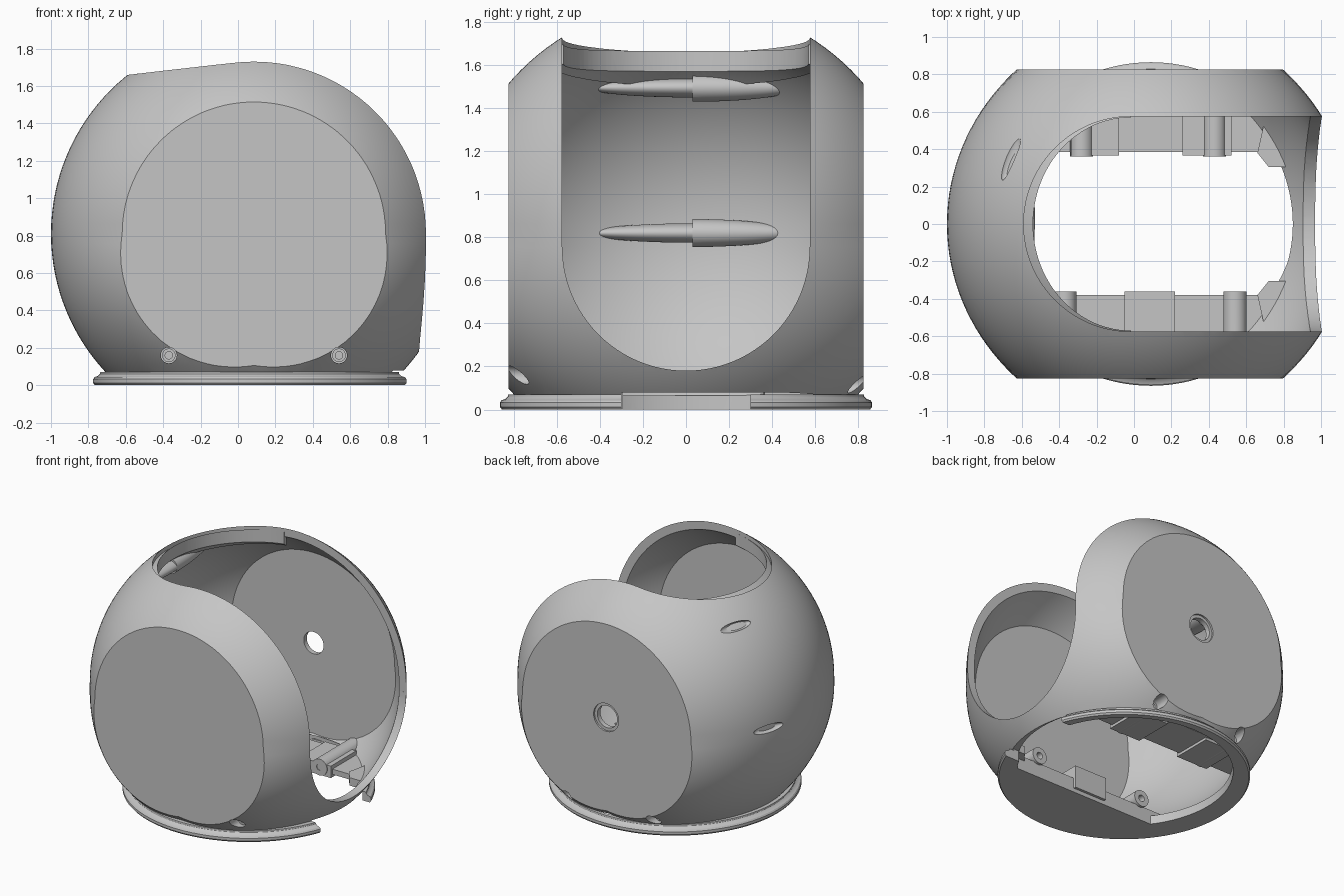
import bpy, bmesh, math
from mathutils import Vector, Matrix

if "Cube" in bpy.data.objects:
    bpy.data.objects.remove(bpy.data.objects["Cube"])

mat = bpy.data.materials.new("matte grey")
mat.use_nodes = True
grey = (0.56, 0.56, 0.56, 1)
mat.diffuse_color = grey
mat.node_tree.nodes["Principled BSDF"].inputs["Base Color"].default_value = grey

C = Vector((0.085, 0, 0.81))    # centre of the round body
R_OUT, R_IN = 1.085, 1.033
FLAT_OUT, FLAT_IN = 0.825, 0.775


def make(name, bm):
    bmesh.ops.recalc_face_normals(bm, faces=bm.faces)
    me = bpy.data.meshes.new(name)
    bm.to_mesh(me)
    bm.free()
    me.materials.append(mat)
    ob = bpy.data.objects.new(name, me)
    bpy.context.collection.objects.link(ob)
    return ob


def box(name, x0, x1, y0, y1, z0, z1):
    bm = bmesh.new()
    bmesh.ops.create_cube(bm, size=1)
    for v in bm.verts:
        v.co = Vector(((x0 + x1) / 2 + v.co.x * (x1 - x0),
                       (y0 + y1) / 2 + v.co.y * (y1 - y0),
                       (z0 + z1) / 2 + v.co.z * (z1 - z0)))
    return make(name, bm)


def cyl_y(name, x, z, r, y0, y1, seg=32):
    bm = bmesh.new()
    m = Matrix.Translation((x, (y0 + y1) / 2, z)) @ Matrix.Rotation(math.pi / 2, 4, 'X')
    bmesh.ops.create_cone(bm, cap_ends=True, segments=seg, radius1=r, radius2=r,
                          depth=abs(y1 - y0), matrix=m)
    return make(name, bm)


def ball(name, r):
    # round body, its sides slightly squarer toward the lower corners
    bm = bmesh.new()
    bmesh.ops.create_uvsphere(bm, u_segments=128, v_segments=64, radius=r)
    for v in bm.verts:
        d = v.co.normalized()
        if d.z < 0:
            v.co *= 1 + 0.48 * abs(d.x * d.z) * d.y ** 4
        v.co += C
    return make(name, bm)


def ellipsoid(name, loc, size, turn):
    bm = bmesh.new()
    m = (Matrix.Translation(loc) @ Matrix.Rotation(turn, 4, 'Z')
         @ Matrix.Diagonal((*size, 1)))
    bmesh.ops.create_uvsphere(bm, u_segments=48, v_segments=32, radius=1, matrix=m)
    return make(name, bm)


def prism(name, pts, direction):
    bm = bmesh.new()
    f = bm.faces.new([bm.verts.new(p) for p in pts])
    ex = bmesh.ops.extrude_face_region(bm, geom=[f])
    bmesh.ops.translate(bm, vec=direction,
                        verts=[e for e in ex["geom"] if isinstance(e, bmesh.types.BMVert)])
    return make(name, bm)


def lathe(name, profile, cx, cy, seg=128):
    bm = bmesh.new()
    vs = [bm.verts.new((cx + r, cy, z)) for r, z in profile]
    es = [bm.edges.new(p) for p in zip(vs, vs[1:])]
    bmesh.ops.spin(bm, geom=vs + es, cent=(cx, cy, 0), axis=(0, 0, 1),
                   angle=math.tau, steps=seg)
    bmesh.ops.remove_doubles(bm, verts=bm.verts, dist=1e-5)
    return make(name, bm)


def boolean(ob, tool, op='DIFFERENCE', keep=False):
    mod = ob.modifiers.new("cut", 'BOOLEAN')
    mod.operation, mod.object, mod.solver = op, tool, 'EXACT'
    bpy.context.view_layer.objects.active = ob
    bpy.ops.object.modifier_apply(modifier=mod.name)
    if not keep:
        bpy.data.objects.remove(tool)


def arc(cx, rx, ry, a0, a1, n=48):
    return [(cx + rx * math.cos(a0 + (a1 - a0) * i / n), ry * math.sin(a0 + (a1 - a0) * i / n))
            for i in range(n + 1)]


# Round shell with flat sides and a base flange
shell = ball("housing_shell", R_OUT)
boolean(shell, box("trim", -2, 2, -FLAT_OUT, FLAT_OUT, 0.035, 3), 'INTERSECT')
flange = lathe("flange", [(0, 0), (0.855, 0), (0.865, 0.012), (0.865, 0.032), (0.857, 0.043),
                          (0.838, 0.05), (0.828, 0.06), (0.826, 0.07), (0, 0.07)], 0.09, 0)
boolean(shell, flange, 'UNION')

# Hollow interior
hollow = ball("hollow", R_IN)
boolean(hollow, box("trim", -2, 2, -FLAT_IN, FLAT_IN, 0.065, 3), 'INTERSECT')
boolean(shell, hollow)

# Slot running from the top round to the +x side, with round ends
SLOT_R, SLOT_X, SLOT_Z = 0.575, -0.015, 0.755
HALF, LEFT = math.pi / 2, math.pi * 1.5
top = [(x, y, SLOT_Z) for x, y in arc(SLOT_X, SLOT_R, SLOT_R, HALF, LEFT)]
boolean(shell, prism("slot_top", top + [(2, -SLOT_R, SLOT_Z), (2, SLOT_R, SLOT_Z)], (0, 0, 2)))
r = SLOT_R - 0.0005
low = [(0.4, y, SLOT_Z + z) for y, z in arc(0, r, r, math.pi, math.tau)]
boolean(shell, prism("slot_side", low + [(0.4, r, SLOT_Z + 0.005), (0.4, -r, SLOT_Z + 0.005)],
                     (2, 0, 0)))

# Base opening, straight along the front, and the notch in the flange
opening = lathe("opening", [(0, -0.1), (0.74, -0.1), (0.74, 0.115), (0, 0.115)], 0.13, 0.06)
boolean(opening, box("trim", -2, 2, -0.38, 2, -1, 1), 'INTERSECT')
boolean(shell, opening)
boolean(shell, box("notch", 0.78, 1.2, -0.3, 0.3, -0.1, 0.08))

# Cable hole in the back flat, with a shallow countersink
HX, HZ = 0.09, 0.81
boolean(shell, cyl_y("cable_hole", HX, HZ, 0.083, 0.6, 1, 48))
boolean(shell, cyl_y("countersink", HX, HZ, 0.105, 0.812, 1, 48))

# Vent slits on the closed side
boolean(shell, ellipsoid("slit", (-0.66, 0.355, 1.515), (0.04, 0.13, 0.03), -0.3))
boolean(shell, ellipsoid("slit", (-0.945, 0.355, 0.82), (0.04, 0.13, 0.03), -0.33))

# Screw recesses
screws = [("front_right", -0.37, 0.16, -1), ("front_left", 0.54, 0.16, -1),
          ("back_right", -0.28, 0.12, 1), ("back_left", 0.43, 0.12, 1)]
for name, x, z, s in screws:
    boolean(shell, cyl_y("recess", x, z, 0.043, s * 0.66, s))

parts = [shell]

# Body-shaped limit that keeps the inner parts inside the wall
limit = ball("limit", 1.06)
boolean(limit, box("trim", -2, 2, -0.8, 0.8, 0.01, 3), 'INTERSECT')

# Screw heads and tubular bosses
for name, x, z, s in screws:
    head = cyl_y(f"{name}_screw", x, z, 0.036, s * 0.62, s * 0.715)
    boolean(head, cyl_y("socket", x, z, 0.02, s * 0.7, s * 0.8, 16))
    boss = cyl_y(f"{name}_boss", x, z, 0.062, s * 0.36, s * 0.8)
    boolean(boss, limit, 'INTERSECT', keep=True)
    boolean(boss, cyl_y("bore", x, z, 0.025, s * 0.3, s * 0.45, 20))
    boolean(boss, cyl_y("recess", x, z, 0.043, s * 0.66, s))
    parts += [head, boss]

# Mounting ledges and blocks
blocks = [("front_ledge", -0.6, 0.92, -0.69, -0.38, 0.02, 0.11),
          ("front_block", -0.05, 0.22, -0.8, -0.36, 0.03, 0.2),
          ("back_ledge", -0.6, 0.9, 0.385, 0.69, 0.08, 0.12),
          ("back_block_right", -0.34, -0.08, 0.365, 0.67, 0.06, 0.15),
          ("back_block_left", 0.26, 0.52, 0.365, 0.67, 0.06, 0.15)]
for name, *dims in blocks:
    b = box(name, *dims)
    boolean(b, limit, 'INTERSECT', keep=True)
    parts.append(b)

# Sloping corner brackets beside the notch
for side, s in (("front", -1), ("back", 1)):
    pts = [(0.66, s * 0.38, 0.08), (0.72, s * 0.305, 0.08), (0.9, s * 0.305, 0.08),
           (0.9, s * 0.56, 0.08), (0.7, s * 0.56, 0.08)]
    b = prism(f"{side}_bracket", pts, (0, 0, 0.06))
    boolean(b, limit, 'INTERSECT', keep=True)
    parts.append(b)

# Rounded vent ribs on the inside of the closed wall, split at the seam
for level, x, z in (("lower", -0.9, 0.82), ("upper", -0.61, 1.495)):
    for side, sign, h in (("front", -1, 0.045), ("back", 1, 0.065)):
        rib = ellipsoid(f"{level}_{side}_rib", (x, 0.03, z), (0.08, 0.48, h), 0)
        y0, y1 = sorted((0.03, 0.03 + sign))
        boolean(rib, box("trim", -2, 2, y0, y1, 0, 3), 'INTERSECT')
        boolean(rib, limit, 'INTERSECT', keep=True)
        parts.append(rib)

# Crescent lip under the round end of the slot
outer = arc(SLOT_X, 0.6, 0.6, HALF, LEFT)
inner = arc(SLOT_X, 0.525, 0.57, LEFT, HALF)
lip = prism("slot_lip", [(x, y, 1.3) for x, y in outer + inner], (0, 0, 0.7))
boolean(lip, limit, 'INTERSECT')
boolean(lip, ball("core", 0.985))
parts.append(lip)

# Smooth shading with sharp edges
bpy.ops.object.select_all(action='DESELECT')
for ob in parts:
    ob.select_set(True)
bpy.context.view_layer.objects.active = shell
bpy.ops.object.shade_smooth_by_angle(angle=math.radians(30))
